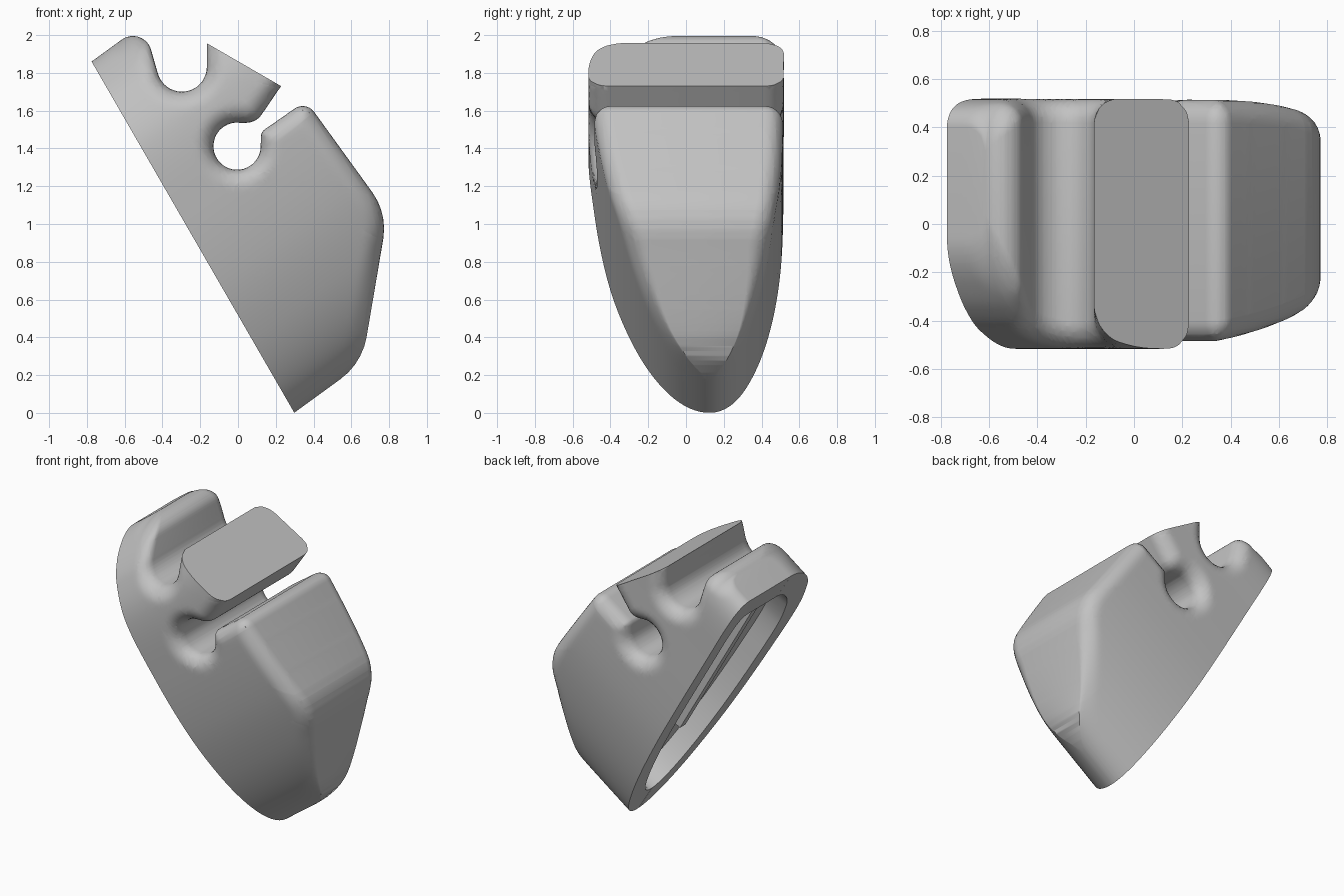
import bpy, bmesh, math
from mathutils import Vector
from mathutils.geometry import intersect_point_line

cube = bpy.data.objects.get("Cube")
if cube:
    bpy.data.objects.remove(cube, do_unlink=True)

LENGTH = 2.147                                   # length of the tilted base
ORIGIN = Vector((-0.775, 0, 1.86))               # upper end of the base
ALONG = Vector((0.5, 0, -0.866))                 # down the base
INWARD = Vector((0.866, 0, 0.5))                 # from the base into the body
SIDE = Vector((0.588, 0, -0.809))                # normal of the end walls
FILLET = 0.1
HOLLOW = 0.14                                    # depth of the hollow

grey = bpy.data.materials.new("plain grey")
grey.use_nodes = True
colour = (0.54, 0.54, 0.54, 1)
grey.diffuse_color = colour
grey.node_tree.nodes["Principled BSDF"].inputs["Base Color"].default_value = colour


def make_object(name, bm):
    bmesh.ops.recalc_face_normals(bm, faces=bm.faces)
    mesh = bpy.data.meshes.new(name)
    bm.to_mesh(mesh)
    bm.free()
    mesh.materials.append(grey)
    obj = bpy.data.objects.new(name, mesh)
    bpy.context.collection.objects.link(obj)
    return obj


def rounded(corners):
    """Polyline whose corners (x, z, radius) are replaced by arcs."""
    pts = []
    for i, (x, z, r) in enumerate(corners):
        p = Vector((x, z))
        if r == 0:
            pts.append(p)
            continue
        a = (Vector(corners[i - 1][:2]) - p).normalized()
        b = (Vector(corners[(i + 1) % len(corners)][:2]) - p).normalized()
        half = a.angle(b) / 2
        centre = p + (a + b).normalized() * r / math.sin(half)
        start = p + a * r / math.tan(half) - centre
        end = p + b * r / math.tan(half) - centre
        sweep = start.angle(end)
        n = max(4, math.ceil(sweep / 0.16))
        for k in range(n + 1):
            f = k / n
            pts.append(centre + (start * math.sin((1 - f) * sweep)
                                 + end * math.sin(f * sweep)) / math.sin(sweep))
    return pts


def angle_at(s):
    return math.acos(max(-1, min(1, 1 - 2 * s / LENGTH)))


def smooth_curve(table):
    """Smooth side outline y(s), eased so both ends come out round."""
    xs = [angle_at(s) for s, y in table]
    ys = [y for s, y in table]
    last = len(xs) - 1
    slopes = [(ys[min(i + 1, last)] - ys[max(i - 1, 0)])
              / (xs[min(i + 1, last)] - xs[max(i - 1, 0)]) for i in range(last + 1)]

    def curve(s):
        x = angle_at(s)
        i = max(k for k in range(last) if xs[k] <= x + 1e-9)
        h = xs[i + 1] - xs[i]
        u = (x - xs[i]) / h
        return ((1 + 2 * u) * (1 - u) ** 2 * ys[i] + u * (1 - u) ** 2 * h * slopes[i]
                + u * u * (3 - 2 * u) * ys[i + 1] + u * u * (u - 1) * h * slopes[i + 1])
    return curve


front_side = smooth_curve([(0, -0.05), (0.07, -0.25), (0.15, -0.35), (0.27, -0.44),
                           (0.52, -0.515), (0.935, -0.485), (1.36, -0.41),
                           (1.70, -0.295), (1.975, -0.14), (LENGTH, 0.125)])
back_side = smooth_curve([(0, 0.40), (0.05, 0.48), (0.18, 0.515), (0.53, 0.517),
                          (1.03, 0.513), (1.32, 0.497), (1.6, 0.455), (1.85, 0.385),
                          (2.08, 0.26), (LENGTH, 0.125)])

# Side profile: top lip, groove, neck, then the round hole, then the big nose
upper = [(-0.775, 1.86, 0), (-0.5, 2.06, 0.1), (-0.165, 0.898, 0.132),
         (-0.165, 1.957, 0), (0.228, 1.73, 0), (0.095, 1.535, 0.1)]
hole = [(-0.005 + 0.125 * math.cos(math.radians(a)),
         1.412 + 0.125 * math.sin(math.radians(a)), 0) for a in range(96, 366, 9)]
lower = [(0.122, 1.487, 0.045), (0.36, 1.653, 0.075), (0.792, 1.056, 0.33),
         (0.657, 0.262, 0.35), (0.298, 0.001, 0)]
profile = [Vector((p.x, 0, p.y)) for p in rounded(upper + hole + lower)]

# Rims that get a round edge: all but the base, the end walls and the neck's top
count = len(profile)
neck = min(range(count), key=lambda i: (profile[i] - Vector((-0.165, 0, 1.957))).length)
rims = [(profile[i], profile[i + 1]) for i in range(1, count - 2) if i != neck]


def rim_drop(p, s):
    """Depth of the round edge, fading out where the nose meets the end wall."""
    d = FILLET
    for a, b in rims:
        q, f = intersect_point_line(p, a, b)
        q = a if f < 0 else b if f > 1 else q
        d = min(d, (p - q).length)
    fade = max(0, min(1, (LENGTH - 0.03 - s) / 0.4))
    return fade * (FILLET - math.sqrt(max(0, FILLET ** 2 - (FILLET - d) ** 2)))


# Flat profile, ringed near its edge and diced along and across the base
flat = bmesh.new()
face = flat.faces.new([flat.verts.new(p) for p in profile])
face.normal_update()
for step in (0.003, 0.007, 0.012):
    bmesh.ops.inset_individual(flat, faces=[face], thickness=step, use_even_offset=True)
bmesh.ops.triangulate(flat, faces=[face])


def slice_at(point, normal):
    bmesh.ops.bisect_plane(flat, geom=flat.verts[:] + flat.edges[:] + flat.faces[:],
                           dist=1e-5, plane_co=point, plane_no=normal)


CUTS = 110
for k in range(1, CUTS):
    slice_at(ORIGIN + ALONG * LENGTH / 2 * (1 - math.cos(math.pi * k / CUTS)), SIDE)
for k in range(1, 38):
    slice_at(ORIGIN + INWARD * 0.025 * k, INWARD)

# Body: a front and a back skin pushed out from the profile, joined by its walls
bm = bmesh.new()
skins = {}
for v in flat.verts:
    s = (v.co - ORIGIN).dot(SIDE) / ALONG.dot(SIDE)
    lo, hi = front_side(s), back_side(s)
    drop = min(rim_drop(v.co, s), 0.4 * max(0, hi - lo))
    skins[v] = [bm.verts.new((v.co.x, y, v.co.z)) for y in (lo + drop, hi - drop)]
for f in flat.faces:
    bm.faces.new([skins[v][0] for v in f.verts])
    bm.faces.new([skins[v][1] for v in reversed(f.verts)])
for e in flat.edges:
    if e.is_boundary:
        a, b = (skins[v] for v in e.verts)
        bm.faces.new((a[0], b[0], b[1], a[1]))
flat.free()
bmesh.ops.remove_doubles(bm, verts=bm.verts, dist=2e-5)

# Hollow in the base, inside a rim that follows the outline
middle = ORIGIN + ALONG * LENGTH / 2 + Vector((0, 0.04, 0))
region = [f for f in bm.faces
          if all(abs((v.co - ORIGIN).dot(INWARD)) < 1e-3 for v in f.verts)]
for depth in (0, HOLLOW):
    geom = bmesh.ops.extrude_face_region(bm, geom=region)["geom"]
    bmesh.ops.delete(bm, geom=[f for f in region if f.is_valid], context="FACES_ONLY")
    region = [g for g in geom if isinstance(g, bmesh.types.BMFace)]
    for v in {v for f in region for v in f.verts}:
        if depth:
            v.co += INWARD * depth
        else:
            offset = v.co - middle
            v.co = middle + Vector((offset.x * 0.83, offset.y * 0.71, offset.z * 0.83))

body = make_object("body", bm)
bpy.context.view_layer.objects.active = body
body.select_set(True)
bpy.ops.object.shade_smooth_by_angle(angle=math.radians(38))

# Low stiffening rib along the floor of the hollow
bm = bmesh.new()
bmesh.ops.create_cube(bm, size=1)
for v in bm.verts:
    a, b, c = v.co
    v.co = (ORIGIN + ALONG * (0.95 + a * 1.2) + INWARD * (HOLLOW - 0.02 + c * 0.05)
            + Vector((0, b * 0.06 - 0.08, 0)))
make_object("inner_rib", bm)
